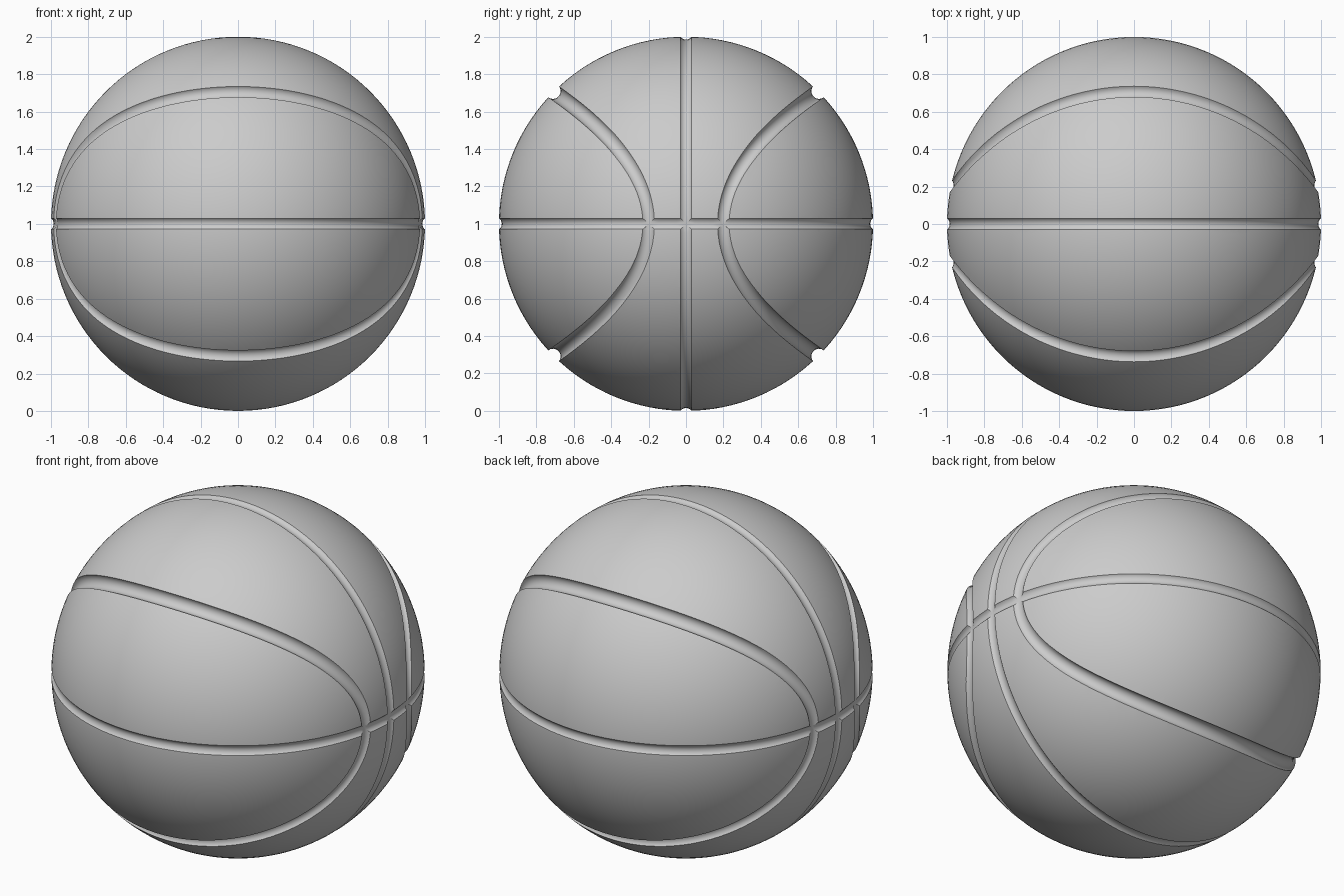
import bpy
import bmesh
import math
from mathutils import Vector

default = bpy.data.objects.get("Cube")
if default:
    bpy.data.objects.remove(default, do_unlink=True)

CENTRE = Vector((0, 0, 1))
SEGMENTS = 128


def ring_cutter(name, rotation):
    """Torus that cuts a shallow great-circle channel."""
    bpy.ops.mesh.primitive_torus_add(
        location=CENTRE, rotation=rotation, major_segments=SEGMENTS,
        minor_segments=24, major_radius=1.0225, minor_radius=0.0375)
    ring = bpy.context.object
    ring.name = name
    return ring


def loop_cutter(name, side):
    """Tube along a curved seam on the front (-1) or back (+1)."""
    a, b = 0.2, 1.02          # seam follows y = a + b * z^2 on the sphere
    k = 1 + 2 * a * b
    top = math.sqrt((math.sqrt(k * k + 4 * b * b * (1 - a * a)) - k) / (2 * b * b))
    curve = bpy.data.curves.new(name, "CURVE")
    curve.dimensions = "3D"
    curve.bevel_depth = 0.0415
    curve.bevel_resolution = 6
    spline = curve.splines.new("POLY")
    spline.points.add(SEGMENTS - 1)
    spline.use_cyclic_u = True
    for i, point in enumerate(spline.points):
        t = math.tau * (i + 0.5) / SEGMENTS
        z = top * math.sin(t)
        y = a + b * z * z
        x = math.copysign(math.sqrt(max(0, 1 - y * y - z * z)), math.cos(t))
        lift = 1.005 + 0.022 * x ** 4      # shallower towards the sides
        point.co = (*(CENTRE + Vector((x, side * y, z)) * lift), 1)
    tube = bpy.data.objects.new(name, curve)
    bpy.context.collection.objects.link(tube)
    bpy.ops.object.select_all(action="DESELECT")
    tube.select_set(True)
    bpy.context.view_layer.objects.active = tube
    bpy.ops.object.convert(target="MESH")
    tube = bpy.context.object
    bm = bmesh.new()
    bm.from_mesh(tube.data)
    bmesh.ops.remove_doubles(bm, verts=bm.verts, dist=0.00001)
    bmesh.ops.recalc_face_normals(bm, faces=bm.faces)
    bm.to_mesh(tube.data)
    bm.free()
    return tube


# Ball
bpy.ops.mesh.primitive_uv_sphere_add(
    segments=SEGMENTS, ring_count=SEGMENTS // 2, radius=1, location=CENTRE)
ball = bpy.context.object
ball.name = "ball"

# Seam channels
cutters = [
    ring_cutter("horizontal_seam_cutter", (0, 0, 0)),
    ring_cutter("vertical_seam_cutter", (math.pi / 2, 0, 0)),
    loop_cutter("front_seam_cutter", -1),
    loop_cutter("back_seam_cutter", 1),
]
bpy.ops.object.select_all(action="DESELECT")
ball.select_set(True)
bpy.context.view_layer.objects.active = ball
for cutter in cutters:
    cutter.hide_render = True
    cut = ball.modifiers.new(cutter.name, "BOOLEAN")
    cut.operation = "DIFFERENCE"
    cut.solver = "EXACT"
    cut.object = cutter
    bpy.ops.object.modifier_apply(modifier=cut.name)
    bpy.data.objects.remove(cutter, do_unlink=True)

# Plain grey surface
grey = bpy.data.materials.new("plain_grey")
grey.use_nodes = True
colour = (0.6, 0.6, 0.6, 1)
grey.diffuse_color = colour
grey.node_tree.nodes["Principled BSDF"].inputs["Base Color"].default_value = colour
ball.data.materials.clear()
ball.data.materials.append(grey)
for face in ball.data.polygons:
    face.material_index = 0

# Smooth surface with crisp seam edges
bpy.ops.object.shade_smooth_by_angle(angle=math.radians(30))
